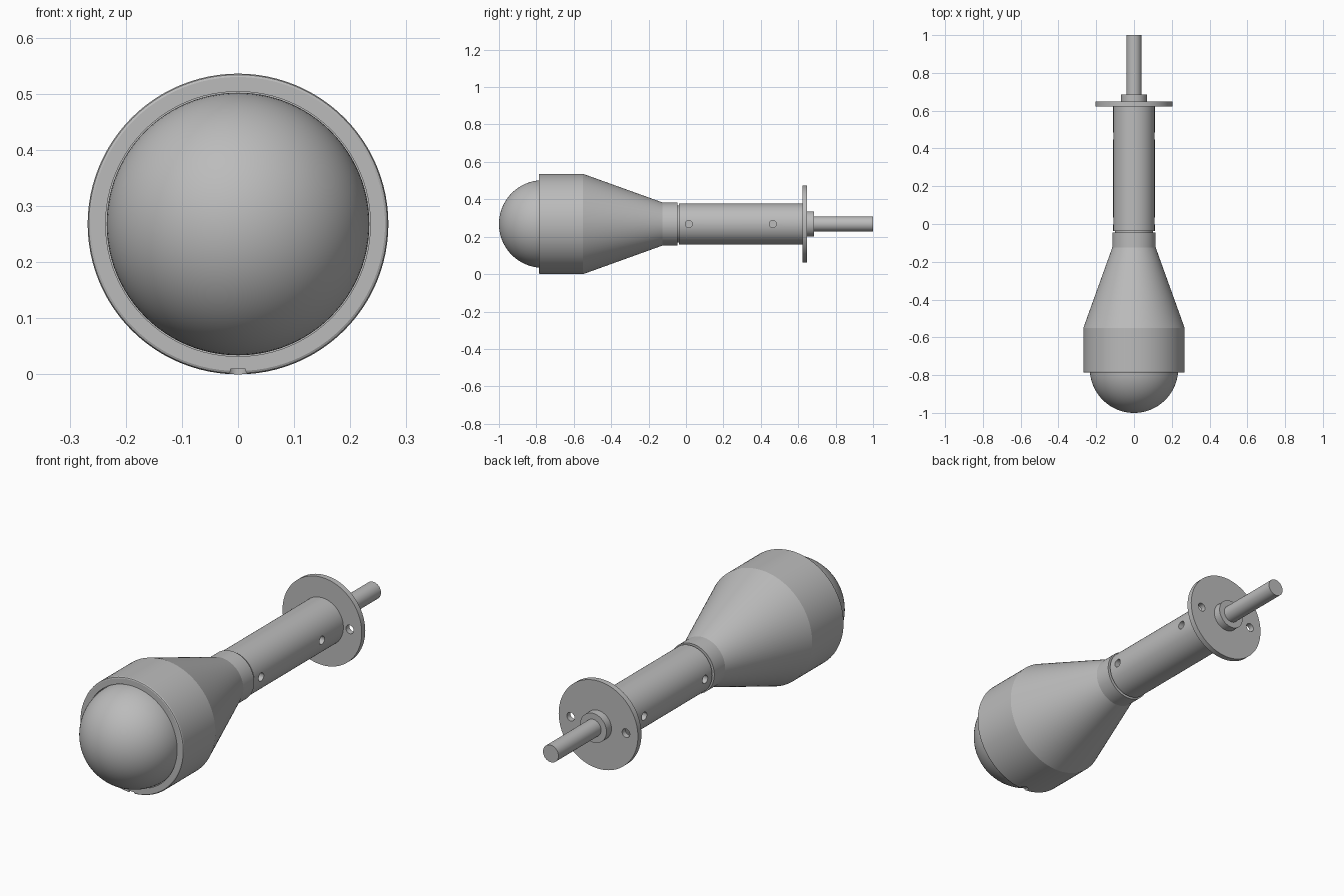
import bpy, bmesh, math
from mathutils import Vector, Matrix

cube = bpy.data.objects.get("Cube")
if cube:
    bpy.data.objects.remove(cube, do_unlink=True)

AXIS_Z = 0.268
SEGMENTS = 96

grey = bpy.data.materials.new("plain grey")
grey.use_nodes = True
COLOUR = (0.5, 0.5, 0.5, 1)
grey.diffuse_color = COLOUR
grey.node_tree.nodes["Principled BSDF"].inputs["Base Color"].default_value = COLOUR


def add_object(name, bm):
    mesh = bpy.data.meshes.new(name)
    bmesh.ops.recalc_face_normals(bm, faces=bm.faces)
    bm.to_mesh(mesh)
    bm.free()
    mesh.materials.append(grey)
    obj = bpy.data.objects.new(name, mesh)
    bpy.context.collection.objects.link(obj)
    return obj


def turned(name, profile):
    """Spin a list of (y, radius) points about the long axis."""
    bm = bmesh.new()
    verts = [bm.verts.new((0, y, AXIS_Z + r)) for y, r in profile]
    edges = [bm.edges.new(pair) for pair in zip(verts, verts[1:])]
    bmesh.ops.spin(bm, geom=verts + edges, cent=(0, 0, AXIS_Z), axis=(0, 1, 0),
                   angle=math.tau, steps=SEGMENTS)
    bmesh.ops.remove_doubles(bm, verts=bm.verts, dist=0.0001)
    return add_object(name, bm)


def rod(name, y0, y1, r):
    return turned(name, [(y0, 0), (y0, r), (y1, r), (y1, 0)])


def drill(obj, centre, direction, radius, depth):
    """Cut a round hole centred on a point."""
    bm = bmesh.new()
    turn = Vector((0, 0, 1)).rotation_difference(Vector(direction)).to_matrix().to_4x4()
    bmesh.ops.create_cone(bm, cap_ends=True, segments=32, radius1=radius,
                          radius2=radius, depth=depth,
                          matrix=Matrix.Translation(centre) @ turn)
    cutter = add_object("hole_cutter", bm)
    cutter.hide_render = True
    mod = obj.modifiers.new("hole", "BOOLEAN")
    mod.operation = "DIFFERENCE"
    mod.solver = "EXACT"
    mod.object = cutter
    bpy.context.view_layer.objects.active = obj
    bpy.ops.object.modifier_apply(modifier=mod.name)
    bpy.data.objects.remove(cutter, do_unlink=True)


# Rounded nose
R = 0.234
arc = [i * math.pi / 48 for i in range(25)]
nose = turned("nose_dome", [(R - 1 - R * math.cos(a), R * math.sin(a)) for a in arc]
              + [(-0.72, R), (-0.72, 0)])

# Housing with eased front rim, cone and rear collar
housing = turned("flared_housing", [
    (-0.74, 0), (-0.74, 0.236), (-0.787, 0.236), (-0.787, 0.262), (-0.785, 0.266),
    (-0.78, 0.268), (-0.55, 0.268), (-0.125, 0.115), (-0.045, 0.115), (-0.045, 0)])
drill(housing, (0, -0.775, 0), (0, 0, 1), 0.018, 0.02)

# Main tube, with a narrow joint behind the collar
joint = rod("joint_neck", -0.06, -0.02, 0.1)
tube = rod("main_tube", -0.037, 0.625, 0.11)

# End flange, boss and shaft
flange = rod("end_flange", 0.622, 0.648, 0.205)
boss = rod("shaft_boss", 0.64, 0.685, 0.068)
shaft = rod("shaft", 0.66, 1.0, 0.04)

# Mirrored pairs of holes in the tube and flange
for side in (-1, 1):
    for y in (0.015, 0.465):
        drill(tube, (side * 0.11, y, AXIS_Z), (1, 0, 0), 0.019, 0.1)
    drill(flange, (side * 0.143, 0.635, AXIS_Z), (0, 1, 0), 0.02, 0.1)

for obj in (nose, housing, joint, tube, flange, boss, shaft):
    bpy.ops.object.select_all(action="DESELECT")
    obj.select_set(True)
    bpy.context.view_layer.objects.active = obj
    bpy.ops.object.shade_smooth_by_angle(angle=math.radians(18))
